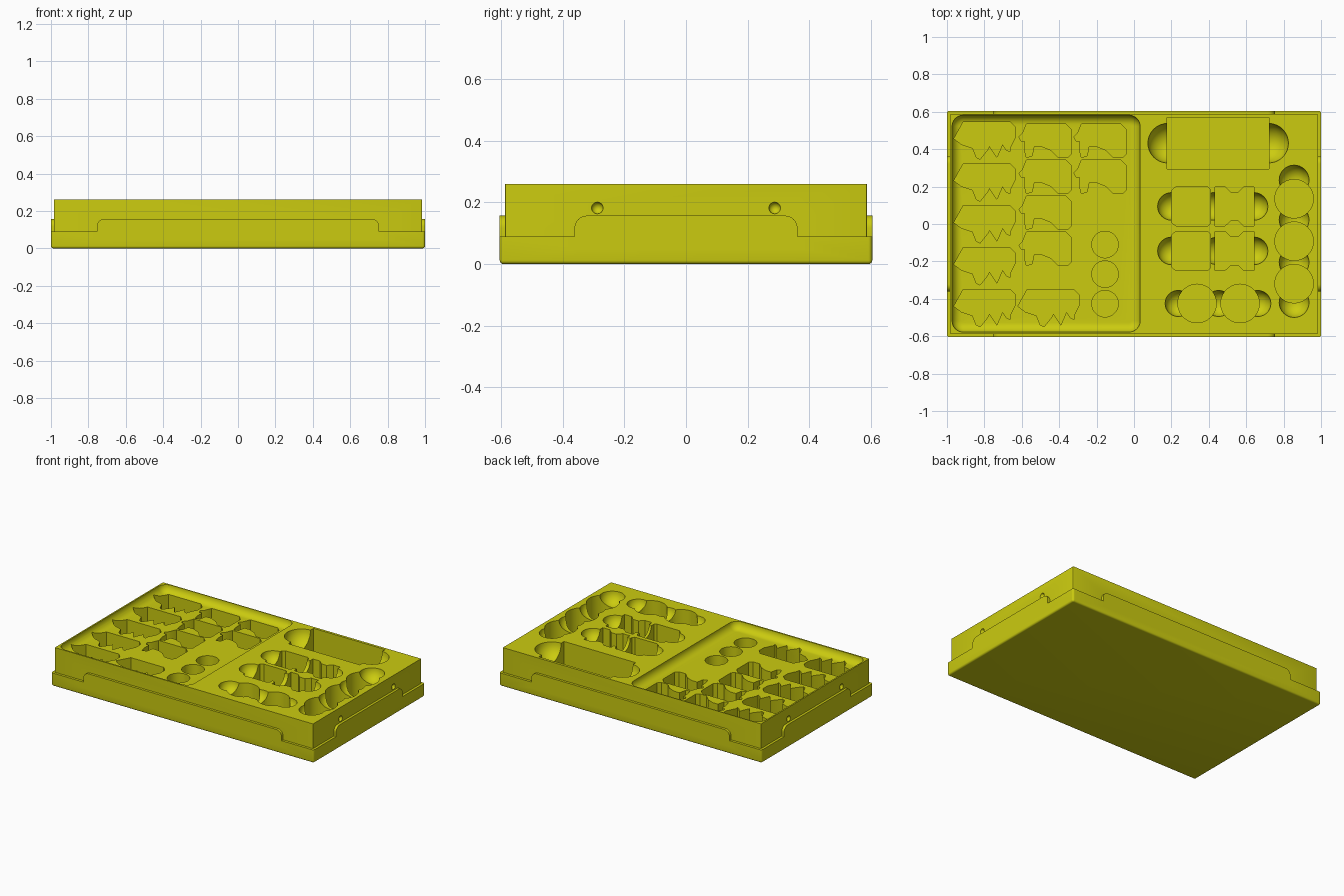
import bpy, bmesh
from math import sin, cos, pi
from mathutils import Matrix

if "Cube" in bpy.data.objects:
    bpy.data.objects.remove(bpy.data.objects["Cube"], do_unlink=True)

TOP, ABOVE = 0.26, 0.3
RECESS, FLOOR = 0.21, 0.1
SHELF, TAB_TOP = 0.09, 0.157

mat = bpy.data.materials.new("olive yellow plastic")
mat.use_nodes = True
color = (0.6, 0.6, 0.005, 1)
mat.diffuse_color = color
mat.node_tree.nodes["Principled BSDF"].inputs["Base Color"].default_value = color

adds = bpy.data.collections.new("added_parts")
cuts = bpy.data.collections.new("cutters")
for group in (adds, cuts):
    bpy.context.scene.collection.children.link(group)


def finish(name, bm, group):
    bmesh.ops.recalc_face_normals(bm, faces=bm.faces)
    mesh = bpy.data.meshes.new(name)
    bm.to_mesh(mesh)
    bm.free()
    mesh.materials.append(mat)
    ob = bpy.data.objects.new(name, mesh)
    group.objects.link(ob)
    ob.hide_render = group in (adds, cuts)
    return ob


def loft(name, rings, group):
    """Skin equal-length rings of points and cap both ends."""
    bm = bmesh.new()
    rows = [[bm.verts.new(p) for p in ring] for ring in rings]
    for low, high in zip(rows, rows[1:]):
        for i in range(len(low)):
            bm.faces.new((low[i - 1], low[i], high[i], high[i - 1]))
    bm.faces.new(rows[0])
    bm.faces.new(rows[-1])
    return finish(name, bm, group)


def prism(name, outline, low, high, group):
    return loft(name, [[(x, y, z) for x, y in outline] for z in (low, high)], group)


def rounded_rect(x0, x1, y0, y1, r, steps=6):
    pts = []
    corners = ((x1 - r, y1 - r), (x0 + r, y1 - r), (x0 + r, y0 + r), (x1 - r, y0 + r))
    for k, (cx, cy) in enumerate(corners):
        for i in range(steps + 1):
            a = (k + i / steps) * pi / 2
            pts.append((cx + r * cos(a), cy + r * sin(a)))
    return pts


def circle(x, y, r, n=40):
    return [(x + r * cos(2 * pi * i / n), y + r * sin(2 * pi * i / n)) for i in range(n)]


def pocket(name, outline, x, y):
    """Flat-bottomed pocket; the outline is in hundredths around x, y."""
    prism(name, [(x + u / 100, y + v / 100) for u, v in outline], FLOOR, ABOVE, cuts)


def ball(name, x, y, z, r):
    bm = bmesh.new()
    bmesh.ops.create_uvsphere(bm, u_segments=32, v_segments=16, radius=r,
                              matrix=Matrix.Translation((x, y, z)))
    finish(name, bm, cuts)


def bowl(x, y, r):
    ball("finger_bowl", x, y, TOP + 0.002, r)


# Main block
tray = prism("tray", rounded_rect(-0.983, 0.983, -0.588, 0.588, 0.004, 3),
             0.02, TOP, bpy.context.scene.collection)

# Base flange with a softened bottom edge
rings = []
for i in range(5):
    a = i / 4 * pi / 2
    inset = 0.012 * (1 - sin(a))
    rect = rounded_rect(-1 + inset, 1 - inset, -0.605 + inset, 0.605 - inset, 0.013 - inset)
    rings.append([(x, y, 0.012 * (1 - cos(a))) for x, y in rect])
rings.append([(x, y, SHELF) for x, y, z in rings[-1]])
loft("base_flange", rings, adds)


# Raised locking tabs on all four sides
def tab_profile(half, r=0.04, steps=8):
    arc = [(half - r + r * cos(i / steps * pi / 2), TAB_TOP - r + r * sin(i / steps * pi / 2))
           for i in range(steps + 1)]
    right = [(half, 0.05)] + arc
    return right + [(-u, z) for u, z in reversed(right)]


for s in (-1, 1):
    loft("long_side_tab", [[(u, s * d, z) for u, z in tab_profile(0.755)]
                           for d in (0.57, 0.605)], adds)
    loft("short_side_tab", [[(s * d, u, z) for u, z in tab_profile(0.362)]
                            for d in (0.965, 1)], adds)
    # Snap dimples in the end walls
    for y in (-0.288, 0.288):
        ball("snap_dimple", s * 0.984, y, 0.182, 0.019)

# Shallow recess with a coved floor edge
rings = []
for i in range(9):
    a = i / 8 * pi / 2
    inset = (TOP - RECESS) * (1 - sin(a))
    rect = rounded_rect(-0.973 + inset, 0.033 - inset, -0.578 + inset, 0.582 - inset,
                        0.06 - inset)
    rings.append([(x, y, RECESS + (TOP - RECESS) * (1 - cos(a))) for x, y in rect])
rings.append([(x, y, ABOVE) for x, y, z in rings[-1]])
loft("recess", rings, cuts)

# Figure pockets in the recess
jagged = [(0, -10), (5, -1), (30, -1), (33, -4), (33, -9), (30, -15), (30, -17), (28, -16),
          (26, -13), (23, -20), (21, -17), (19, -14), (18, -16), (14, -21), (12, -20),
          (10, -15), (4, -13)]
arched = [(0, -7), (2, -5), (4, 0), (25, 0), (28, -3), (28, -16), (26, -18), (21, -18),
          (17, -14), (12, -12), (8, -12), (7, -17), (4, -18), (3, -14), (3, -9), (1, -9)]
for row in range(5):
    pocket("jagged_pocket", jagged, -0.963, 0.556 - row * 0.224)
pocket("jagged_pocket", jagged, -0.621, 0.556 - 4 * 0.224)
for row in range(4):
    for col in range(2 if row < 2 else 1):
        pocket("arched_pocket", arched, -0.615 + col * 0.294, 0.535 - row * 0.1925)
for row in range(3):
    prism("small_round_pocket", circle(-0.155, -0.11 - row * 0.158, 0.071), FLOOR, ABOVE, cuts)

# Large card pocket with finger bowls
prism("card_pocket", [(0.176, 0.295), (0.722, 0.295), (0.722, 0.57), (0.176, 0.57)],
      FLOOR, ABOVE, cuts)
for x in (0.18, 0.72):
    bowl(x, 0.432, 0.106)

# Two rows of paired block pockets
block_half = [(-10.4, 7), (-10, 9), (-8, 10.4), (9, 10.4), (10.4, 9)]
notched_half = [(-10.4, 10.4), (-5, 10.4), (-2, 7.5), (2, 7.5), (5, 10.4), (10.4, 10.4)]


def mirrored(half):
    return half + [(u, -v) for u, v in reversed(half)]


for y, middle in ((0.094, 0.425), (-0.144, 0.445)):
    pocket("block_pocket", mirrored(block_half), 0.305, y)
    pocket("notched_pocket", mirrored(notched_half), 0.537, y)
    for x in (0.2, middle, 0.642):
        bowl(x, y, 0.074)

# Round token pockets along the front and the end
for x in (0.337, 0.567):
    prism("front_round_pocket", circle(x, -0.425, 0.103), FLOOR, ABOVE, cuts)
for x in (0.236, 0.452, 0.662):
    bowl(x, -0.425, 0.07)
for y in (0.135, -0.092, -0.319):
    prism("end_round_pocket", circle(0.856, y, 0.103), FLOOR, ABOVE, cuts)
for y in (0.235, 0.022, -0.205, -0.42):
    bowl(0.856, y, 0.08)

# Combine everything into one solid tray, then drop the helpers
bpy.context.view_layer.objects.active = tray
tray.select_set(True)
for group, operation in ((adds, "UNION"), (cuts, "DIFFERENCE")):
    mod = tray.modifiers.new(operation.lower(), "BOOLEAN")
    mod.operation = operation
    mod.operand_type = "COLLECTION"
    mod.collection = group
    mod.solver = "EXACT"
    bpy.ops.object.modifier_apply(modifier=mod.name)
for group in (adds, cuts):
    for ob in list(group.objects):
        bpy.data.objects.remove(ob, do_unlink=True)
    bpy.data.collections.remove(group)
bpy.ops.object.shade_smooth_by_angle(angle=pi / 6)
